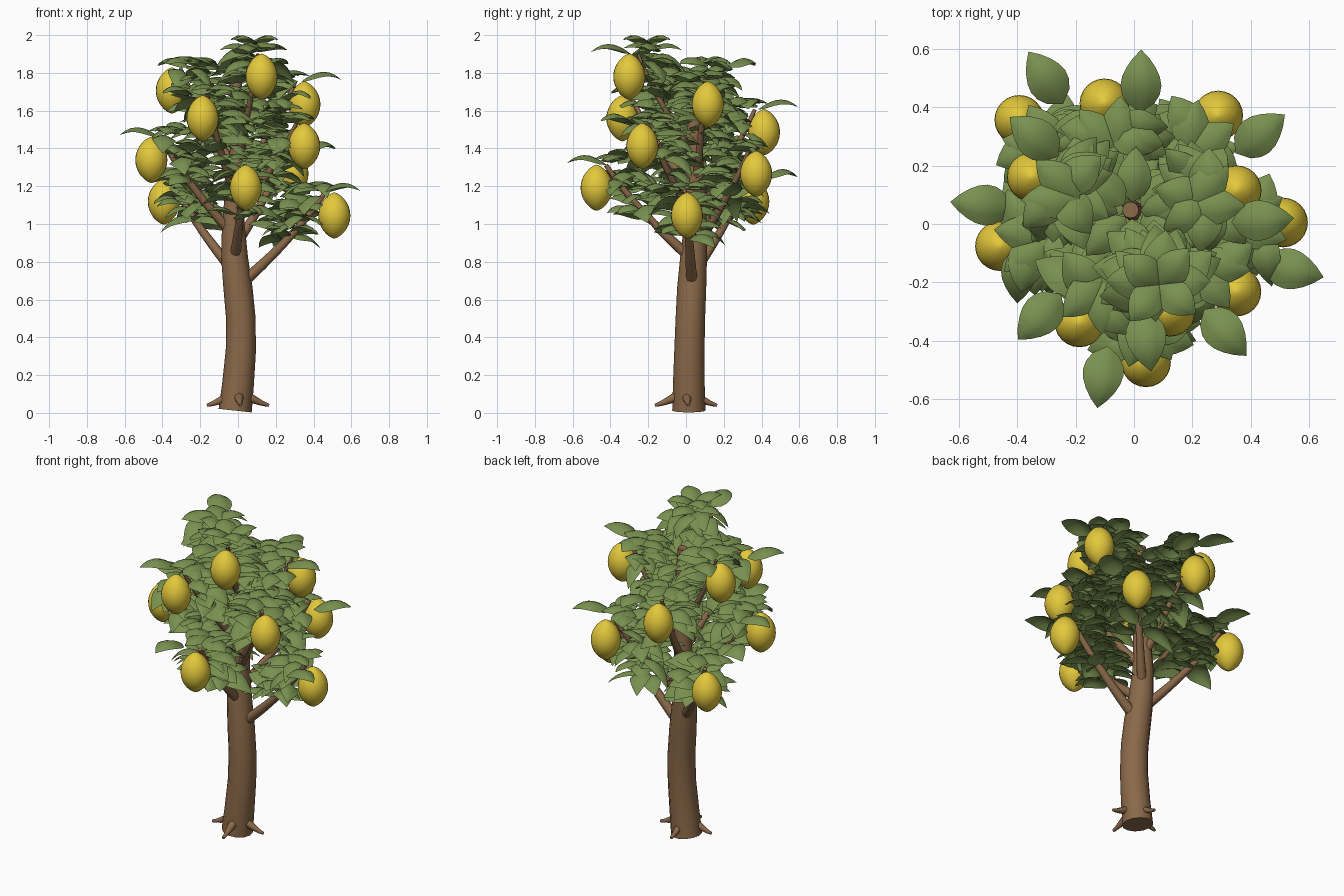
import bpy, bmesh, math, random
from mathutils import Vector
from mathutils.geometry import interpolate_bezier

random.seed(7)
GOLDEN = math.radians(137.2)
UP = Vector((0, 0, 1))

if "Cube" in bpy.data.objects:
    bpy.data.objects.remove(bpy.data.objects["Cube"])


def material(name, rgb):
    mat = bpy.data.materials.new(name)
    mat.use_nodes = True
    mat.diffuse_color = (*rgb, 1)
    bsdf = mat.node_tree.nodes["Principled BSDF"]
    bsdf.inputs["Base Color"].default_value = (*rgb, 1)
    bsdf.inputs["Roughness"].default_value = 0.8
    return mat


bark = material("bark brown", (0.255, 0.14, 0.066))
leaf_green = material("leaf green", (0.19, 0.28, 0.08))
fruit_yellow = material("fruit yellow", (0.77, 0.58, 0.045))


def finish(name, bm, mat):
    mesh = bpy.data.meshes.new(name)
    bm.to_mesh(mesh)
    bm.free()
    mesh.materials.append(mat)
    obj = bpy.data.objects.new(name, mesh)
    bpy.context.collection.objects.link(obj)
    bpy.ops.object.select_all(action="DESELECT")
    obj.select_set(True)
    bpy.context.view_layer.objects.active = obj
    bpy.ops.object.shade_smooth_by_angle(angle=math.radians(50))
    return obj


def tube(name, path, radii, sides, mat):
    """Capped tapered tube whose rings stand square to the path."""
    bm = bmesh.new()
    rings = []
    for i, p in enumerate(path):
        tangent = (path[min(i + 1, len(path) - 1)] - path[max(i - 1, 0)]).normalized()
        side = Vector((0, 1, 0)) if abs(tangent.y) < 0.7 else Vector((1, 0, 0))
        u = side.cross(tangent).normalized()
        v = tangent.cross(u)
        angles = [math.tau * k / sides for k in range(sides)]
        rings.append([bm.verts.new(p + radii[i] * (u * math.cos(a) + v * math.sin(a)))
                      for a in angles])
    for a, b in zip(rings, rings[1:]):
        for k in range(sides):
            n = (k + 1) % sides
            bm.faces.new((a[k], a[n], b[n], b[k]))
    bm.faces.new(rings[0][::-1])
    bm.faces.new(rings[-1])
    return finish(name, bm, mat)


def outward(angle):
    return Vector((math.cos(angle), math.sin(angle), 0))


# Trunk: gently bent and tapered
trunk_points = [(-0.015, 0.015, 0.012), (0, 0.015, 0.15), (0.015, 0.018, 0.33),
                (0.015, 0.023, 0.5), (0, 0.03, 0.66), (-0.018, 0.04, 0.82),
                (-0.025, 0.05, 1), (-0.015, 0.052, 1.2), (0, 0.045, 1.4),
                (0, 0.042, 1.6), (-0.012, 0.048, 1.79)]
trunk_path = [Vector(p) for p in trunk_points]
trunk_radii = [0.088, 0.084, 0.08, 0.078, 0.077, 0.071, 0.06, 0.05, 0.042, 0.035, 0.028]
tube("trunk", trunk_path, trunk_radii, 12, bark)


def trunk_at(z):
    for a, b in zip(trunk_path, trunk_path[1:]):
        if a.z <= z <= b.z:
            return a.lerp(b, (z - a.z) / (b.z - a.z))
    return trunk_path[-1].copy()


# Roots: four short tapering spurs around the foot
for i in range(4):
    d = outward(i * math.pi / 2 + 0.08)
    path = interpolate_bezier(d * 0.05 + UP * 0.085, d * 0.09 + UP * 0.07,
                              d * 0.12 + UP * 0.05, d * 0.165 + UP * 0.04, 6)
    tube(f"root_{i + 1}", path, [0.027 - 0.0038 * k for k in range(6)], 8, bark)


def add_leaf(bm, base, direction, length, width, rise, droop, roll):
    """Pointed leaf, folded on its midrib, rising and then hooking down at the tip."""
    side = UP.cross(direction).normalized()
    rows = []
    steps = 7
    for i in range(steps + 1):
        s = i / steps
        half = width * 0.5 * math.sin(math.pi * s ** 0.8) ** 0.85 if 0 < i < steps else 0
        mid = base + direction * length * s + UP * length * (rise * s - droop * s ** 2.4)
        if half == 0:
            rows.append([bm.verts.new(mid)] * 5)
            continue
        rows.append([bm.verts.new(mid + side * half * w
                                  + UP * half * (roll * w - 0.4 * abs(w) ** 1.5))
                     for w in (-1, -0.5, 0, 0.5, 1)])
    for a, b in zip(rows, rows[1:]):
        for k in range(4):
            corners = list(dict.fromkeys((a[k], b[k], b[k + 1], a[k + 1])))
            bm.faces.new(corners[::-1])


def add_fruit(name, centre):
    """Spindle-shaped citrus fruit with pointed ends."""
    bm = bmesh.new()
    rings = 16
    profile = []
    for i in range(rings + 1):
        u = -math.cos(math.pi * i / rings)
        r = 0.085 * max(1 - u * u, 0) ** 0.68
        profile.append(bm.verts.new((r, 0, 0.122 * u)))
    edges = [bm.edges.new(pair) for pair in zip(profile, profile[1:])]
    bmesh.ops.spin(bm, geom=profile + edges, cent=(0, 0, 0), axis=(0, 0, 1),
                   angle=math.tau, steps=24)
    bmesh.ops.remove_doubles(bm, verts=bm.verts, dist=0.0005)
    bmesh.ops.recalc_face_normals(bm, faces=bm.faces)
    finish(name, bm, fruit_yellow).location = centre


# Distance of each fruit from the tree's axis, from the lowest branch to the highest
reach = [0.51, 0.53, 0.475, 0.47, 0.465, 0.42, 0.425, 0.385, 0.37, 0.385, 0.325]

# Branches in a rising spiral, each with a leaf cluster and one hanging fruit
for i, radius in enumerate(reach):
    angle = i * GOLDEN + 0.01
    d = outward(angle)
    fruit = d * radius + UP * (1.045 + 0.0735 * i)
    tip = fruit + UP * 0.12 - d * 0.05
    start = trunk_at(0.685 + 0.07 * i) + d * 0.02
    path = interpolate_bezier(start, start.lerp(tip, 0.35) - UP * 0.035,
                              start.lerp(tip, 0.75) - UP * 0.05, tip, 10)
    thick = 0.031 - 0.001 * i
    tube(f"branch_{i + 1}", path, [thick * (1 - 0.065 * k) for k in range(10)], 8, bark)
    add_fruit(f"fruit_{i + 1}", fruit)

    bm = bmesh.new()
    count = 34
    for k in range(count):
        t = 0.5 + 0.45 * k / (count - 1)
        heading = outward(angle + k * GOLDEN + random.uniform(-0.3, 0.3))
        length = random.uniform(0.16, 0.21)
        base = start.lerp(tip, t) + UP * random.uniform(-0.05, 0.07)
        # Keep the hanging fruit clear of leaves
        if (base + heading * length).dot(d) > radius - 0.03:
            heading = heading.reflect(d)
        add_leaf(bm, base + heading * 0.02, heading, length,
                 random.uniform(0.1, 0.135), random.uniform(0.3, 0.9),
                 random.uniform(0.5, 1), random.uniform(-0.45, 0.45))
    # Long leaf reaching out beside the fruit
    beside = outward(angle - 0.3) * radius * 0.9 + UP * (fruit.z + 0.12)
    add_leaf(bm, beside, outward(angle - 0.25), 0.215, 0.14, 0.75, 0.7, 0)
    # Pair of leaves arching over the inner half of the fruit
    for turn in (0.45, -0.3):
        add_leaf(bm, tip - d * 0.13 + UP * 0.03, outward(angle + turn), 0.2, 0.13,
                 0.5, 0.5, 0.2 * turn)
    # Small sprig rising over the branch end
    for turn in (1.2, 2.6, -2):
        add_leaf(bm, tip - d * 0.06 + UP * 0.02, outward(angle + turn), 0.18, 0.13,
                 0.65, 0.65, random.uniform(-0.3, 0.3))
    finish(f"leaves_{i + 1}", bm, leaf_green)

# Sprig at the very top
bm = bmesh.new()
for k in range(4):
    add_leaf(bm, tip - d * 0.05 + UP * 0.05, outward(angle + 0.5 + k * math.pi / 2), 0.16,
             0.12, 0.85, 0.7, 0)
finish("top_sprig", bm, leaf_green)

# Crown leaves around the trunk top
bm = bmesh.new()
for k in range(24):
    heading = outward(k * GOLDEN)
    base = trunk_at(1.35 + 0.018 * k) + heading * 0.03
    add_leaf(bm, base, heading, 0.19, 0.12, random.uniform(0.2, 0.7),
             random.uniform(0.4, 0.8), random.uniform(-0.4, 0.4))
finish("crown_leaves", bm, leaf_green)
